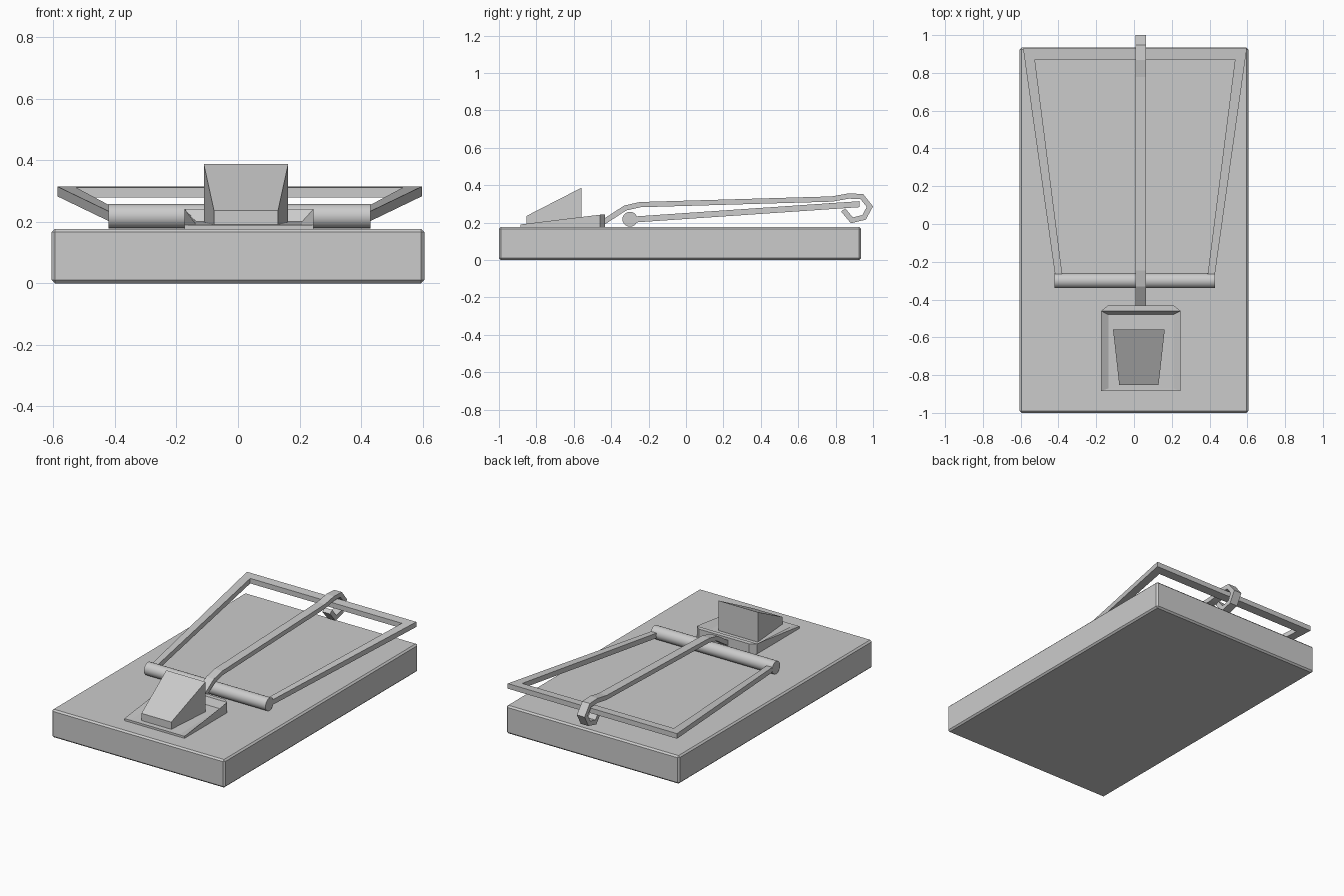
import bpy, math
from mathutils import Vector

if "Cube" in bpy.data.objects:
    bpy.data.objects.remove(bpy.data.objects["Cube"])


def make(name, verts, faces):
    me = bpy.data.meshes.new(name)
    me.from_pydata(verts, [], faces)
    ob = bpy.data.objects.new(name, me)
    bpy.context.collection.objects.link(ob)
    bpy.context.view_layer.objects.active = ob
    ob.select_set(True)
    bpy.ops.object.mode_set(mode='EDIT')
    bpy.ops.mesh.select_all(action='SELECT')
    bpy.ops.mesh.normals_make_consistent(inside=False)
    bpy.ops.object.mode_set(mode='OBJECT')
    ob.select_set(False)
    return ob


def prism_faces(n):
    sides = [(i, (i + 1) % n, n + (i + 1) % n, n + i) for i in range(n)]
    return sides + [tuple(range(n)), tuple(range(n, 2 * n))]


CX = 0.036  # centre line of trigger, bait and latch

# wooden base with chamfered edges
bpy.ops.mesh.primitive_cube_add(size=1, location=(0, -0.0325, 0.0885))
base = bpy.context.object
base.name = "base"
base.scale = (1.21, 1.935, 0.177)
bpy.ops.object.transform_apply(location=False, rotation=False, scale=True)
bev = base.modifiers.new("chamfer", 'BEVEL')
bev.width = 0.01
bev.segments = 1

# spring axle
bpy.ops.mesh.primitive_cylinder_add(vertices=20, radius=0.04, depth=0.85,
                                    location=(0.005, -0.3, 0.218),
                                    rotation=(0, math.pi / 2, 0))
axle = bpy.context.object
axle.name = "spring_axle"
bpy.ops.object.shade_smooth_by_angle(angle=math.radians(40))

# snap bar: sloping U-shaped frame
half = [(0.42, -0.29), (0.592, 0.928)]
inner = [(0.53, 0.872), (0.382, -0.29)]
plan = half + [(-x, y) for x, y in reversed(half)]
plan += [(-x, y) for x, y in reversed(inner)] + inner
verts = [(x + 0.005, y, 0.217 + 0.068 * (y + 0.27) + dz)
         for dz in (-0.016, 0.016) for x, y in plan]
make("snap_bar", verts, prism_faces(len(plan)))

# latch arm: flat strip following a side path, hooked at the end
path = [Vector(p) for p in [(-0.445, 0.2), (-0.325, 0.278), (-0.245, 0.296),
        (0.78, 0.326), (0.87, 0.342), (0.94, 0.339), (0.983, 0.285),
        (0.952, 0.228), (0.887, 0.212), (0.84, 0.268)]]
left, right = [], []
for i, p in enumerate(path):
    a = (p - path[max(i - 1, 0)]).normalized()
    b = (path[min(i + 1, len(path) - 1)] - p).normalized()
    t = (a + b).normalized()
    off = Vector((-t.y, t.x)) * 0.014 / max(t.dot(b if b.length else a), 0.5)
    left.append(p + off)
    right.append(p - off)
verts = []
for l, r in zip(left, right):
    verts += [(x, q.x, q.y) for q, x in ((l, CX - 0.027), (l, CX + 0.027),
                                         (r, CX + 0.027), (r, CX - 0.027))]
faces = [(4 * s + k, 4 * s + (k + 1) % 4, 4 * s + 4 + (k + 1) % 4, 4 * s + 4 + k)
         for s in range(len(path) - 1) for k in range(4)]
e = 4 * (len(path) - 1)
make("latch_arm", verts, faces + [(0, 1, 2, 3), (e, e + 1, e + 2, e + 3)])

# trigger tray: wedge with sunken floor and clipped back corners
rim = [(0.21, -0.885), (0.21, -0.46), (0.175, -0.432)]
rim += [(-x, y) for x, y in reversed(rim)]
bottom = [(CX + x, y, 0.175) for x, y in rim]
top = [(CX + x, y, 0.19 if y < -0.8 else 0.242) for x, y in rim]
lip = [(CX + s * 0.207, -0.458, 0.24) for s in (1, -1)]
floor = [(CX + s * 0.172, y, z) for s, y, z in
         ((1, -0.87, 0.19), (1, -0.48, 0.2), (-1, -0.48, 0.2), (-1, -0.87, 0.19))]
faces = [(i, (i + 1) % 6, 6 + (i + 1) % 6, 6 + i) for i in range(6)]
faces += [tuple(range(6)), (7, 8, 9, 10),
          (6, 7, 12, 15 - 4), (7, 10, 13, 12), (10, 11 - 0, 14, 13)]
# vertex order: 0-5 bottom, 6-11 rim, 12-15 floor
faces = faces[:8] + [(6, 7, 13, 12), (7, 10, 14, 13), (10, 11, 15, 14),
                     (11, 6, 12, 15), (12, 13, 14, 15)]
make("trigger_tray", bottom + top + floor, faces)

# bait wedge, wider and taller at the back
bait = [(0.104, -0.852, 0.188), (0.104, -0.852, 0.236),
        (0.137, -0.558, 0.387), (0.137, -0.558, 0.19)]
verts = [(CX - 0.01 + s * x, y, z) for s in (1, -1) for x, y, z in bait]
make("bait_wedge", verts, prism_faces(4))
